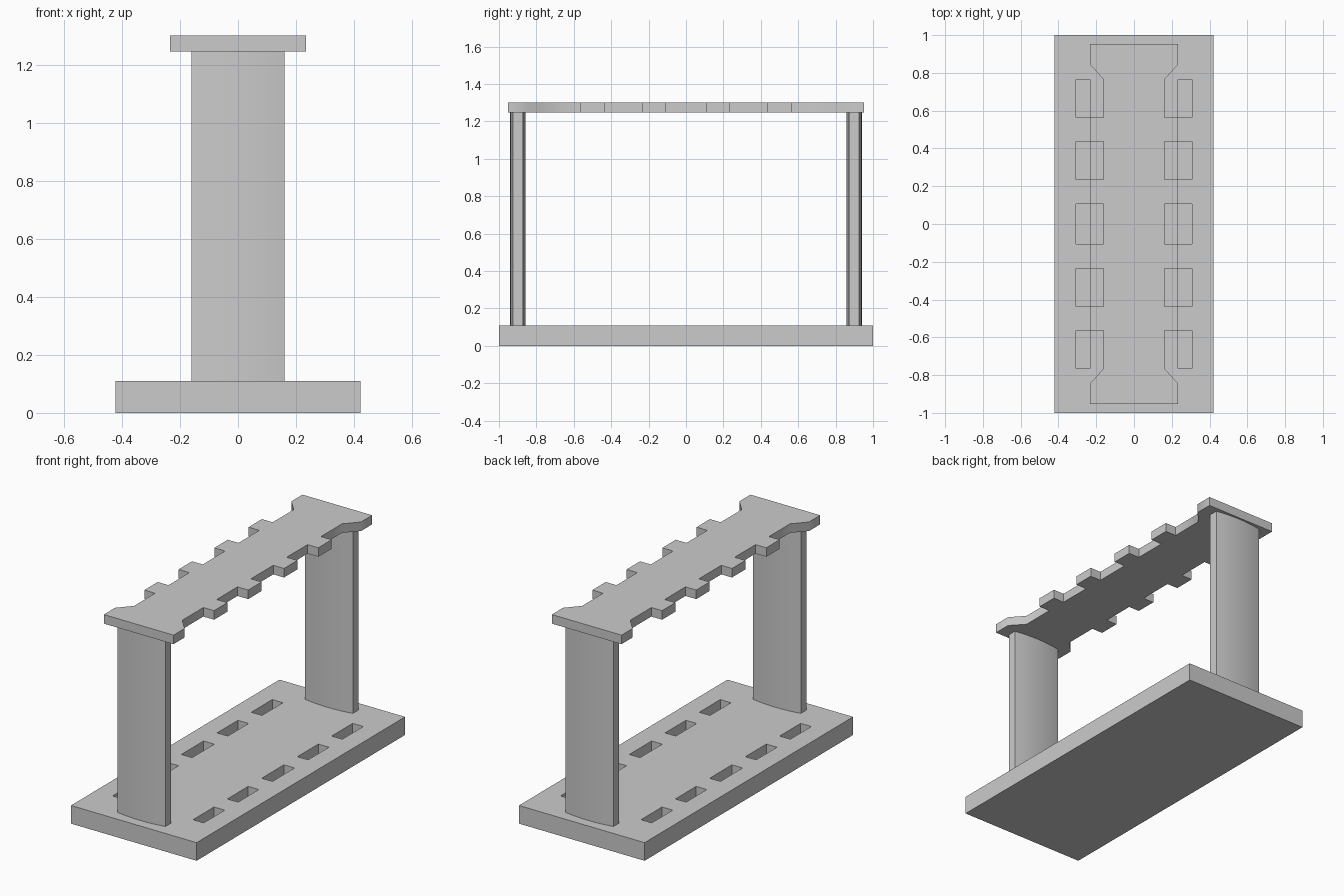
import bpy, bmesh, math

if "Cube" in bpy.data.objects:
    bpy.data.objects.remove(bpy.data.objects["Cube"])

def prism(name, outline, z0, z1, angle=None):
    """Extrude a closed xy outline from z0 to z1."""
    bm = bmesh.new()
    face = bm.faces.new([bm.verts.new((x, y, z0)) for x, y in outline])
    top = bmesh.ops.extrude_face_region(bm, geom=[face])
    for v in top["geom"]:
        if isinstance(v, bmesh.types.BMVert):
            v.co.z = z1
    bmesh.ops.recalc_face_normals(bm, faces=bm.faces)
    mesh = bpy.data.meshes.new(name)
    bm.to_mesh(mesh)
    bm.free()
    obj = bpy.data.objects.new(name, mesh)
    bpy.context.collection.objects.link(obj)
    if angle:
        bpy.ops.object.select_all(action='DESELECT')
        obj.select_set(True)
        bpy.context.view_layer.objects.active = obj
        bpy.ops.object.shade_smooth_by_angle(angle=math.radians(angle))
    return obj

def rect(x0, x1, y0, y1):
    return [(x0, y0), (x1, y0), (x1, y1), (x0, y1)]

BASE_TOP, POST_TOP, TOP = 0.11, 1.247, 1.302
EDGE, NOTCH = 0.234, 0.162
slots = [(-0.766, -0.564), (-0.436, -0.236), (-0.107, 0.107),
         (0.236, 0.436), (0.564, 0.766)]

# Base board with ten blind pockets
base = prism("base_board", rect(-0.422, 0.422, -1, 1), 0, BASE_TOP)
for side in (-1, 1):
    for y0, y1 in slots:
        xa, xb = sorted((side * EDGE, side * 0.306))
        cutter = prism("pocket_cutter", rect(xa, xb, y0, y1), 0.04, 0.2)
        cutter.hide_render = True
        cutter.hide_set(True)
        cut = base.modifiers.new("pocket", 'BOOLEAN')
        cut.operation = 'DIFFERENCE'
        cut.solver = 'EXACT'
        cut.object = cutter

# Upright posts with gently bowed broad faces
W, FLAT, BOW, N = 0.161, 0.027, 0.015, 12
xs = [W * (2 * i / N - 1) for i in range(N + 1)]
bow = [(x, FLAT + BOW * (1 - (x / W) ** 2)) for x in xs]
section = [(x, -y) for x, y in bow] + bow[::-1]
for name, yc in (("front_post", -0.899), ("back_post", 0.899)):
    prism(name, [(x, yc + y) for x, y in section], BASE_TOP, POST_TOP, 40)

# Notched top rail with flared ends
right = [(EDGE, -0.953), (EDGE, -0.846)]
for i, (y0, y1) in enumerate(slots):
    if i > 0:
        right.append((EDGE, y0))
    right += [(NOTCH, y0), (NOTCH, y1)]
    if i < len(slots) - 1:
        right.append((EDGE, y1))
right += [(EDGE, 0.846), (EDGE, 0.953)]
prism("top_rail", right + [(-x, y) for x, y in reversed(right)],
      POST_TOP, TOP, 50)
